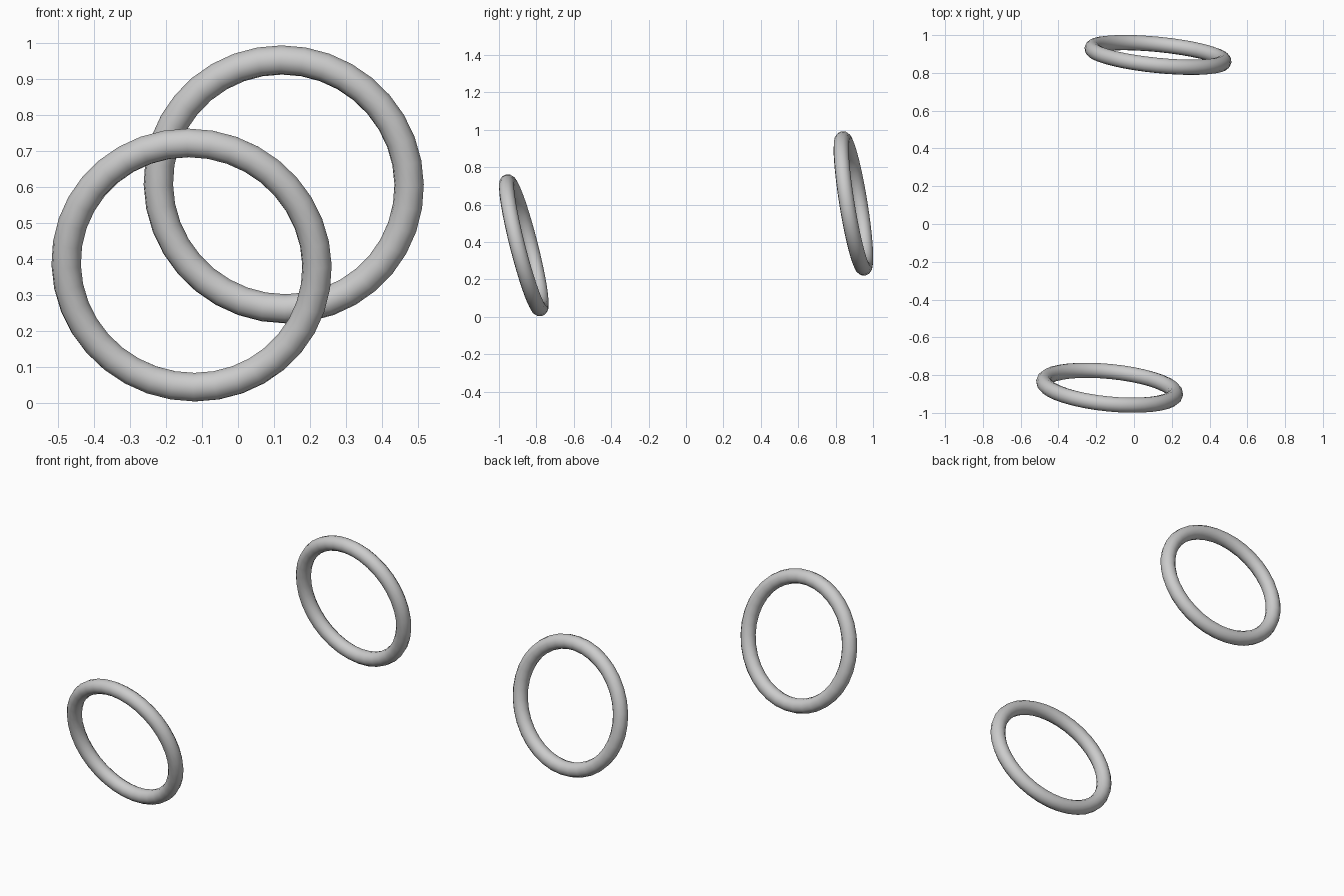
import bpy
from mathutils import Vector

if "Cube" in bpy.data.objects:
    bpy.data.objects.remove(bpy.data.objects["Cube"])

MAJOR, MINOR = 0.35, 0.041


def ring(name, center, axis):
    """Smooth round hoop whose hole points along axis."""
    rot = Vector(axis).to_track_quat('Z', 'Y').to_euler()
    bpy.ops.mesh.primitive_torus_add(
        location=center, rotation=rot, major_radius=MAJOR,
        minor_radius=MINOR, major_segments=36, minor_segments=12)
    ob = bpy.context.object
    ob.name = name
    bpy.ops.object.shade_smooth()
    return ob


# Two separate hoops, both tilted back and slightly turned
ring("front_hoop", (-0.129, -0.867, 0.382), (0.10, 1.0, 0.255))
ring("back_hoop", (0.127, 0.895, 0.606), (0.10, 1.0, 0.162))
